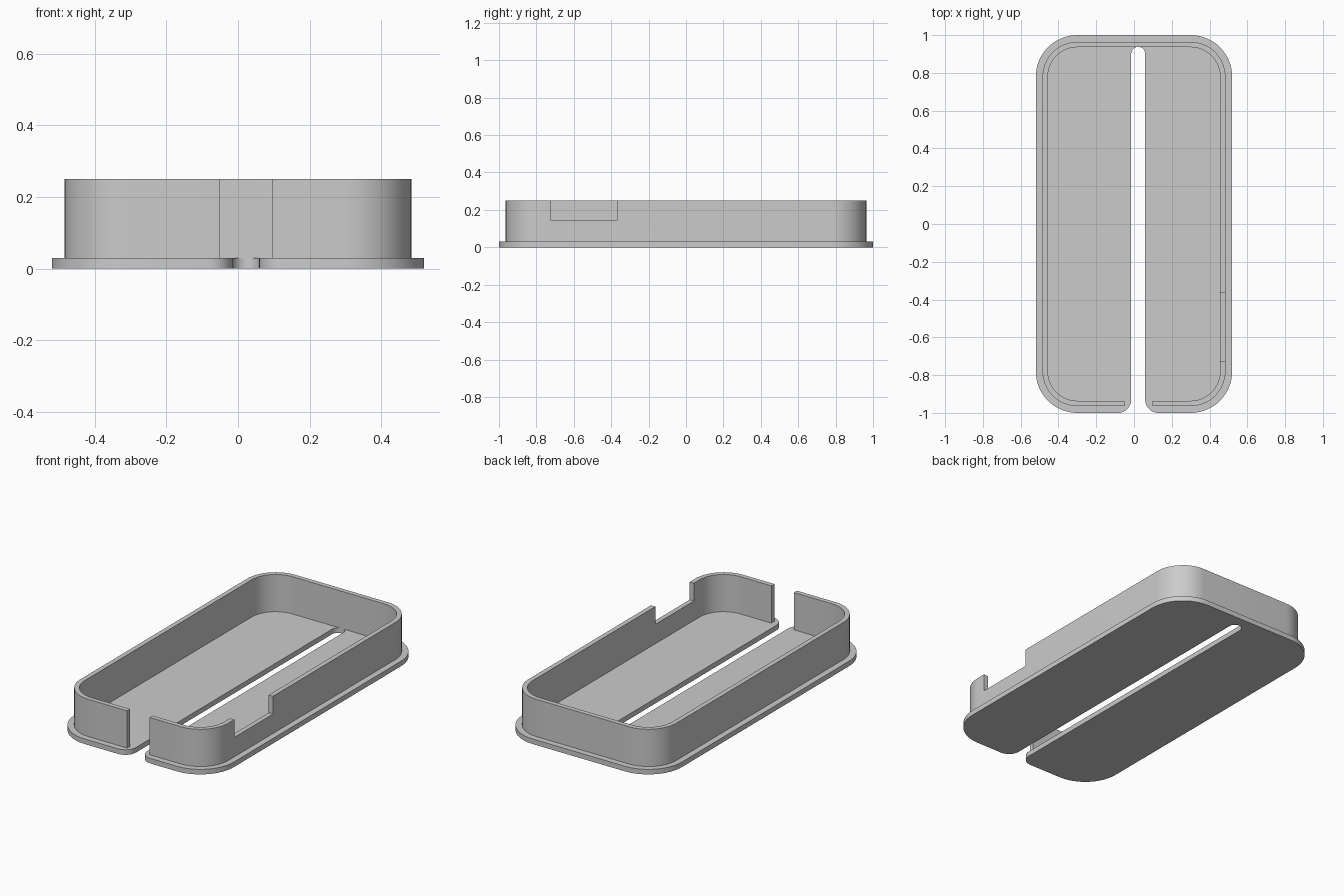
import bpy
import bmesh
from math import cos, sin, radians

cube = bpy.data.objects.get("Cube")
if cube:
    bpy.data.objects.remove(cube, do_unlink=True)

grey = bpy.data.materials.new("light_grey")
grey.use_nodes = True
colour = (0.6, 0.6, 0.6, 1)
grey.diffuse_color = colour
grey.node_tree.nodes["Principled BSDF"].inputs["Base Color"].default_value = colour

# Main dimensions
HALF_X, HALF_Y, CORNER = 0.52, 1.0, 0.22
BASE_TOP, WALL_TOP = 0.03, 0.25
SLOT_X, SLOT_R, SLOT_END, SLOT_FILLET = 0.022, 0.037, 0.938, 0.07
GAP_LEFT, GAP_RIGHT = -0.05, 0.097
WALL_OUT, WALL_IN = 0.036, 0.064


def arc(cx, cy, r, start, end, steps=16):
    angles = [radians(start + (end - start) * i / steps) for i in range(steps + 1)]
    return [(cx + r * cos(a), cy + r * sin(a)) for a in angles]


def rounded_corners(inset):
    """Four corner arcs, counter-clockwise from the front right one."""
    r = CORNER - inset
    cx, cy = HALF_X - CORNER, HALF_Y - CORNER
    points = []
    for sx, sy, start in ((1, -1, -90), (1, 1, 0), (-1, 1, 90), (-1, -1, 180)):
        points += arc(sx * cx, sy * cy, r, start, start + 90)
    return points


def make_object(name, bm):
    bmesh.ops.recalc_face_normals(bm, faces=bm.faces[:])
    mesh = bpy.data.meshes.new(name)
    bm.to_mesh(mesh)
    bm.free()
    mesh.materials.append(grey)
    obj = bpy.data.objects.new(name, mesh)
    bpy.context.collection.objects.link(obj)
    return obj


def extrude_up(bm, height):
    result = bmesh.ops.extrude_face_region(bm, geom=bm.faces[:])
    verts = [v for v in result["geom"] if isinstance(v, bmesh.types.BMVert)]
    bmesh.ops.translate(bm, verts=verts, vec=(0, 0, height))


def smooth(obj):
    bpy.ops.object.select_all(action="DESELECT")
    obj.select_set(True)
    bpy.context.view_layer.objects.active = obj
    bpy.ops.object.shade_smooth_by_angle(angle=radians(30))


# Base plate with a round-ended slot open at the front
left, right = SLOT_X - SLOT_R, SLOT_X + SLOT_R
f = SLOT_FILLET
outline = rounded_corners(0)
outline += arc(left - f, -HALF_Y + f, f, -90, 0, 8)
outline += arc(SLOT_X, SLOT_END - SLOT_R, SLOT_R, 180, 0)
outline += arc(right + f, -HALF_Y + f, f, 180, 270, 8)
bm = bmesh.new()
bm.faces.new([bm.verts.new((x, y, 0)) for x, y in outline])
extrude_up(bm, BASE_TOP)
bmesh.ops.triangulate(bm, faces=[p for p in bm.faces if len(p.verts) > 4])
base = make_object("base_plate", bm)
smooth(base)


# Rim wall, open at the front
def wall_path(inset):
    y = -HALF_Y + inset
    return [(GAP_RIGHT, y)] + rounded_corners(inset) + [(GAP_LEFT, y)]


bm = bmesh.new()
outer, inner = ([bm.verts.new((x, y, BASE_TOP)) for x, y in wall_path(d)]
                for d in (WALL_OUT, WALL_IN))
for i in range(len(outer) - 1):
    bm.faces.new((outer[i], outer[i + 1], inner[i + 1], inner[i]))
extrude_up(bm, WALL_TOP - BASE_TOP)
wall = make_object("rim_wall", bm)

# Notch in the wall's +x side
bm = bmesh.new()
bmesh.ops.create_cube(bm, size=1)
bmesh.ops.scale(bm, verts=bm.verts[:], vec=(0.2, 0.36, 0.2))
bmesh.ops.translate(bm, verts=bm.verts[:], vec=(0.47, -0.545, 0.245))
cutter = make_object("notch_cutter", bm)
cutter.hide_render = True
cut = wall.modifiers.new("notch", "BOOLEAN")
cut.operation = "DIFFERENCE"
cut.solver = "EXACT"
cut.object = cutter
bpy.context.view_layer.objects.active = wall
bpy.ops.object.modifier_apply(modifier=cut.name)
bpy.data.objects.remove(cutter, do_unlink=True)
smooth(wall)
